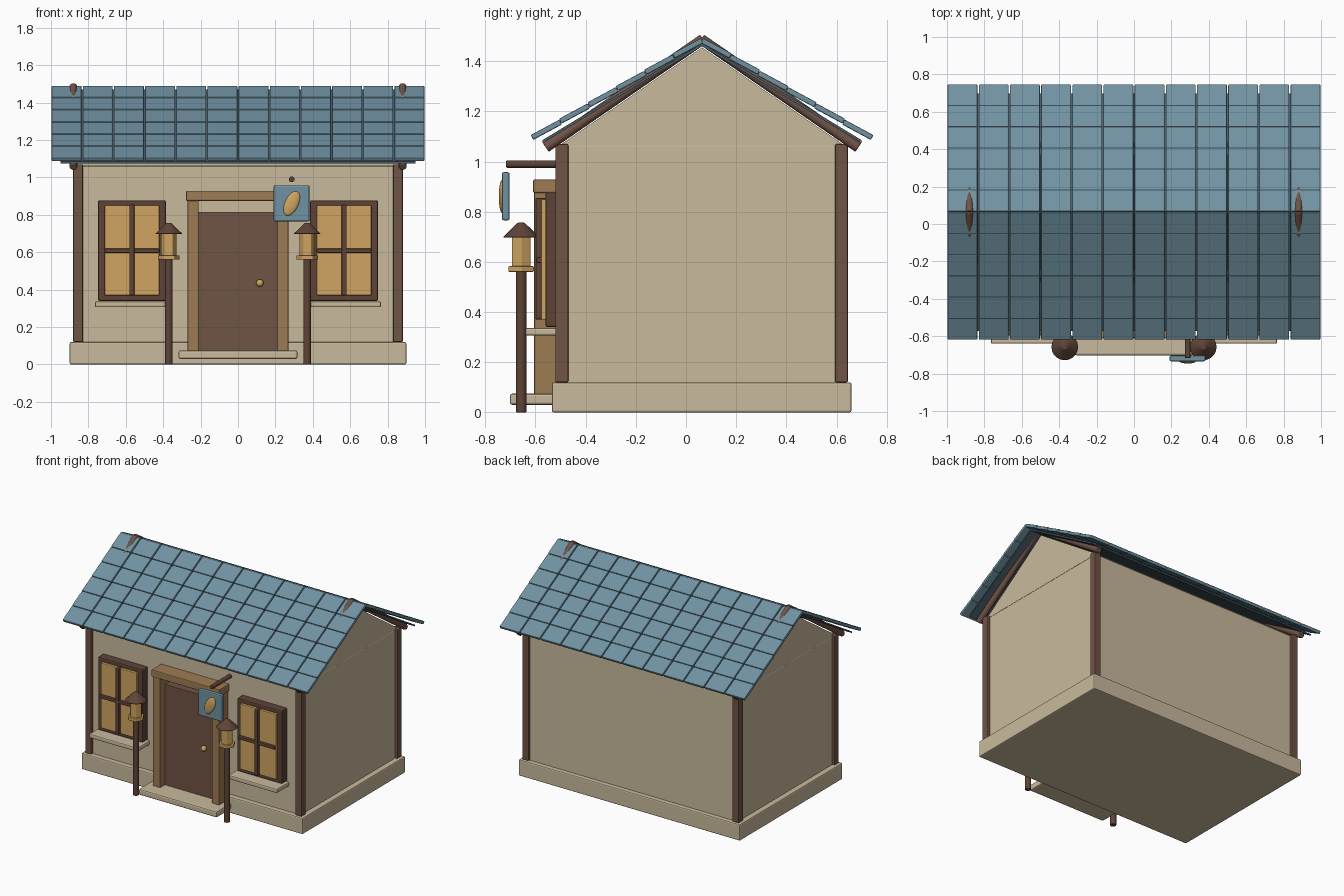
import bpy, bmesh, math
from mathutils import Vector, Matrix

if "Cube" in bpy.data.objects:
    bpy.data.objects.remove(bpy.data.objects["Cube"])


def mat(name, r, g, b):
    m = bpy.data.materials.new(name)
    lin = [((c / 255 + 0.055) / 1.055) ** 2.4 for c in (r, g, b)]
    m.diffuse_color = (*lin, 1)
    m.use_nodes = True
    m.node_tree.nodes["Principled BSDF"].inputs["Base Color"].default_value = m.diffuse_color
    return m


CREAM = mat("cream_plaster", 202, 186, 157)
BROWN = mat("brown_timber", 112, 83, 69)
DARK = mat("dark_timber", 94, 68, 55)
TAN = mat("tan_wood", 158, 124, 84)
AMBER = mat("amber", 208, 165, 97)
BLUE = mat("blue_tile", 112, 146, 161)
SLATE = mat("dark_slate", 72, 92, 102)


def finish(name, bm, m, bevel=0.0, smooth=False):
    bmesh.ops.recalc_face_normals(bm, faces=bm.faces)
    me = bpy.data.meshes.new(name)
    bm.to_mesh(me)
    bm.free()
    me.materials.append(m)
    ob = bpy.data.objects.new(name, me)
    bpy.context.collection.objects.link(ob)
    if bevel:
        b = ob.modifiers.new("bevel", "BEVEL")
        b.width, b.segments, b.limit_method = bevel, 2, "ANGLE"
    if smooth:
        bpy.ops.object.select_all(action="DESELECT")
        ob.select_set(True)
        bpy.context.view_layer.objects.active = ob
        bpy.ops.object.shade_smooth_by_angle(angle=math.radians(40))
    return ob


def box(name, x0, x1, y0, y1, z0, z1, m, bevel=0.006):
    bm = bmesh.new()
    mx = (Matrix.Translation(((x0 + x1) / 2, (y0 + y1) / 2, (z0 + z1) / 2))
          @ Matrix.Diagonal((x1 - x0, y1 - y0, z1 - z0, 1)))
    bmesh.ops.create_cube(bm, size=1, matrix=mx)
    return finish(name, bm, m, bevel)


def rod(name, a, b, r, m, r2=None, n=16, bevel=0.004, smooth=True):
    # tapered round or n-sided bar from a to b
    a, b = Vector(a), Vector(b)
    d = b - a
    mx = Matrix.Translation((a + b) / 2) @ Vector((0, 0, 1)).rotation_difference(d).to_matrix().to_4x4()
    if n == 6:
        mx = mx @ Matrix.Rotation(math.pi / 2, 4, "Z")
    bm = bmesh.new()
    bmesh.ops.create_cone(bm, cap_ends=True, segments=n, radius1=r,
                          radius2=r if r2 is None else r2, depth=d.length, matrix=mx)
    if n == 6:  # turn so corners point along x
        v = max(bm.verts, key=lambda q: abs(q.co.x - a.x))
        ang = math.atan2(v.co.y - a.y, v.co.x - a.x)
        bmesh.ops.rotate(bm, verts=bm.verts, cent=a, matrix=Matrix.Rotation(-ang, 3, "Z"))
    return finish(name, bm, m, bevel, smooth)


def prism(name, pts, x0, x1, m):
    # (y, z) outline stretched along x
    bm = bmesh.new()
    f = bm.faces.new([bm.verts.new((x0, y, z)) for y, z in pts])
    g = bmesh.ops.extrude_face_region(bm, geom=[f])
    bmesh.ops.translate(bm, vec=(x1 - x0, 0, 0),
                        verts=[v for v in g["geom"] if isinstance(v, bmesh.types.BMVert)])
    return finish(name, bm, m)


YC = 0.064  # ridge line

# walls
box("plinth", -0.9, 0.9, -0.535, 0.66, 0, 0.12, CREAM, 0.008)
box("walls", -0.86, 0.86, -0.5, 0.628, 0.1, 1.06, CREAM, 0.003)
prism("gable", [(-0.51, 1.06), (0.638, 1.06), (YC, 1.455)], -0.86, 0.86, CREAM)
for sx in (-1, 1):
    for y in (-0.495, 0.62):
        box("corner_post", sx * 0.855 - 0.026, sx * 0.855 + 0.026, y - 0.026, y + 0.026, 0.12, 1.07, BROWN)
    # gable beams crossing at the ridge
    for sy in (-1, 1):
        rod("gable_beam", (sx * 0.88, YC + sy * 0.623, 1.056), (sx * 0.88, YC - sy * 0.004, 1.488), 0.021, BROWN)

# roof boarding
prism("roof_boarding", [(YC - 0.635, 1.074), (YC, 1.459), (YC + 0.635, 1.074),
                        (YC + 0.635, 1.086), (YC, 1.471), (YC - 0.635, 1.086)], -0.95, 0.95, SLATE)

# roof tiles
bm = bmesh.new()
tilt = math.radians(28.3)
for side in (-1, 1):
    for row in range(6):
        d = 0.677 - (row + 0.5) * 0.1128
        z = 1.484 - d * 0.576
        for col in range(12):
            x = -1 + (col + 0.5) / 6
            mx = (Matrix.Translation((x, YC + side * d, z)) @ Matrix.Rotation(-side * tilt, 4, "X")
                  @ Matrix.Diagonal((0.160, 0.130, 0.022, 1)))
            bmesh.ops.create_cube(bm, size=1, matrix=mx)
finish("roof_tiles", bm, BLUE, 0.005)

# door
box("door", -0.215, 0.215, -0.55, -0.49, 0.07, 0.815, BROWN, 0.004)
for sx in (-1, 1):
    box("door_jamb", sx * 0.24 - 0.03, sx * 0.24 + 0.03, -0.605, -0.49, 0.07, 0.88, TAN)
box("door_lintel", -0.278, 0.278, -0.61, -0.49, 0.875, 0.928, TAN)
box("door_step", -0.318, 0.318, -0.702, -0.52, 0.03, 0.075, CREAM, 0.01)
bm = bmesh.new()
bmesh.ops.create_uvsphere(bm, u_segments=16, v_segments=10, radius=0.02,
                          matrix=Matrix.Translation((0.117, -0.565, 0.435)))
finish("door_knob", bm, AMBER, 0, True)

for sx in (-1, 1):
    # windows
    c = sx * 0.567
    box("window_frame", c - 0.182, c + 0.182, -0.56, -0.49, 0.34, 0.877, DARK, 0.008)
    box("window_pane", c - 0.146, c + 0.146, -0.578, -0.55, 0.37, 0.85, AMBER, 0.004)
    box("window_mullion", c - 0.014, c + 0.014, -0.6, -0.56, 0.37, 0.855, DARK)
    box("window_crossbar", c - 0.146, c + 0.146, -0.597, -0.56, 0.596, 0.62, DARK)
    box("window_sill", c - 0.198, c + 0.198, -0.64, -0.49, 0.306, 0.337, CREAM, 0.008)

    # lamp posts
    x, y = sx * 0.37, -0.657
    rod("lamp_post", (x, y, 0), (x, y, 0.57), 0.021, DARK)
    rod("lantern_base", (x, y, 0.56), (x, y, 0.583), 0.058, AMBER, n=6, smooth=False)
    rod("lantern", (x, y, 0.58), (x, y, 0.702), 0.043, AMBER, n=6, smooth=False)
    rod("lantern_cap", (x, y, 0.698), (x, y, 0.756), 0.073, DARK, r2=0.014, n=20, bevel=0.003)

# hanging sign
rod("sign_bracket", (0.287, -0.717, 0.99), (0.287, -0.5, 0.99), 0.015, DARK)
box("sign_board", 0.19, 0.383, -0.734, -0.703, 0.765, 0.958, BLUE, 0.008)
bm = bmesh.new()
mx = (Matrix.Translation((0.287, -0.734, 0.861)) @ Matrix.Rotation(math.radians(25), 4, "Y")
      @ Matrix.Diagonal((0.036, 0.012, 0.07, 1)))
bmesh.ops.create_uvsphere(bm, u_segments=20, v_segments=12, radius=1, matrix=mx)
finish("sign_emblem", bm, AMBER, 0, True)
